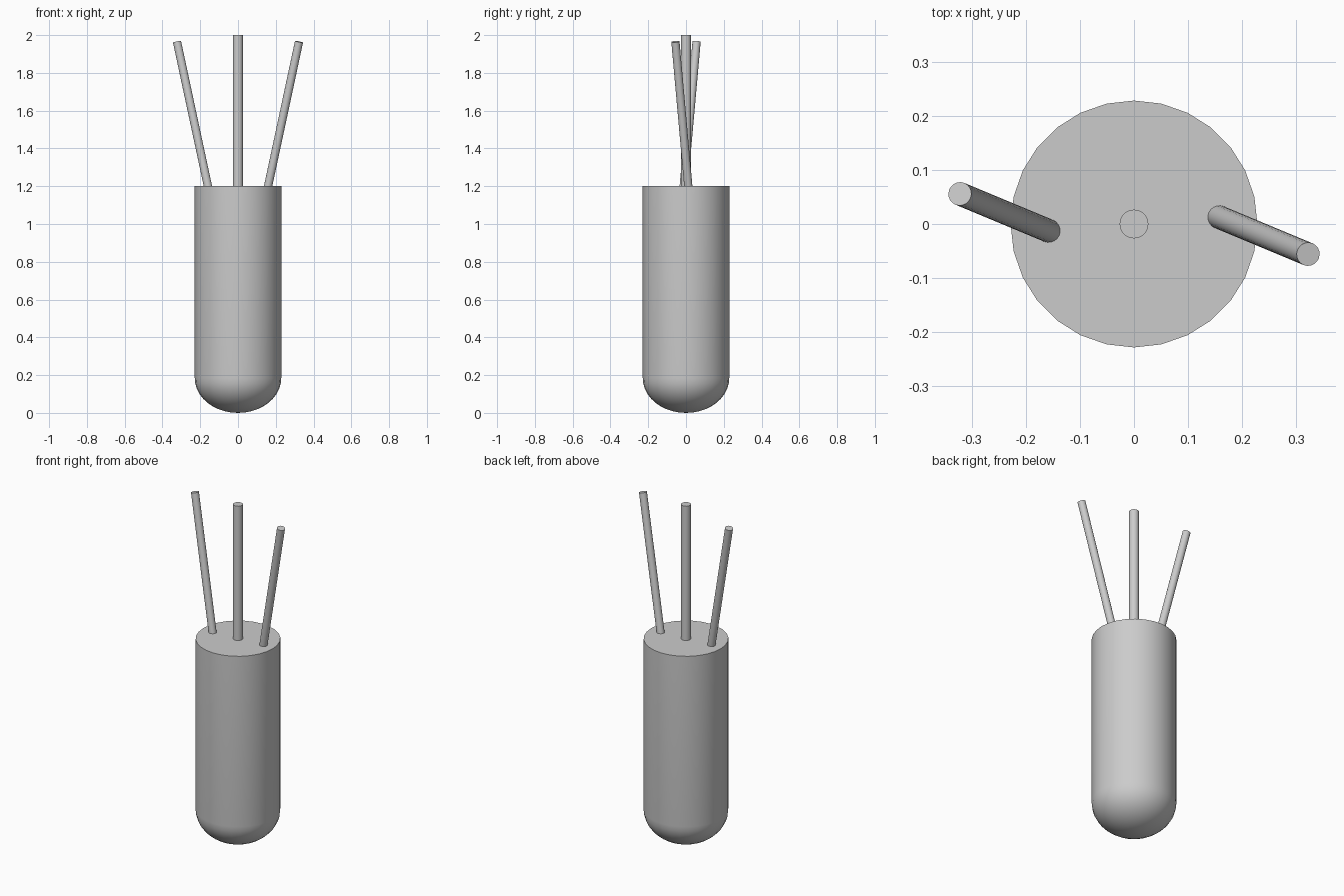
import bpy, bmesh, math
from mathutils import Vector

if "Cube" in bpy.data.objects:
    bpy.data.objects.remove(bpy.data.objects["Cube"])

def finish(name, bm):
    bmesh.ops.recalc_face_normals(bm, faces=bm.faces)
    me = bpy.data.meshes.new(name)
    bm.to_mesh(me)
    bm.free()
    ob = bpy.data.objects.new(name, me)
    bpy.context.collection.objects.link(ob)
    bpy.ops.object.select_all(action='DESELECT')
    ob.select_set(True)
    bpy.context.view_layer.objects.active = ob
    bpy.ops.object.shade_smooth_by_angle(angle=math.radians(35))
    return ob

def lathe(name, profile, sides):
    bm = bmesh.new()
    vs = [bm.verts.new((r, 0, z)) for r, z in profile]
    es = [bm.edges.new(p) for p in zip(vs, vs[1:])]
    bmesh.ops.spin(bm, geom=vs + es, cent=(0, 0, 0), axis=(0, 0, 1),
                   angle=2 * math.pi, steps=sides, use_merge=True)
    bmesh.ops.remove_doubles(bm, verts=bm.verts, dist=1e-4)
    return finish(name, bm)

def rod(name, base, tip, radius, sides=20):
    a, b = Vector(base), Vector(tip)
    d = b - a
    bm = bmesh.new()
    bmesh.ops.create_cone(bm, cap_ends=True, segments=sides, radius1=radius,
                          radius2=radius, depth=d.length)
    ob = finish(name, bm)
    ob.location = (a + b) / 2
    ob.rotation_mode = 'QUATERNION'
    ob.rotation_quaternion = d.to_track_quat('Z', 'Y')
    return ob

# Body: flat-topped cylinder with a slightly flattened dome below
R, H, DOME, RINGS = 0.229, 1.2, 0.184, 10
profile = []
for i in range(RINGS + 1):
    t = i / RINGS * math.pi / 2
    profile.append((R * math.sin(t), DOME * (1 - math.cos(t))))
profile += [(R, H), (0, H)]
lathe("body", profile, 28)

# Central lead
rod("centre_lead", (0, 0, H - 0.02), (0, 0, 2.0), 0.0268)

# Outer leads splayed to opposite sides
for side, name in ((1, "right_lead"), (-1, "left_lead")):
    rod(name, (side * 0.155, side * 0.014, H - 0.02),
        (side * 0.323, side * -0.056, 1.965), 0.0218)
